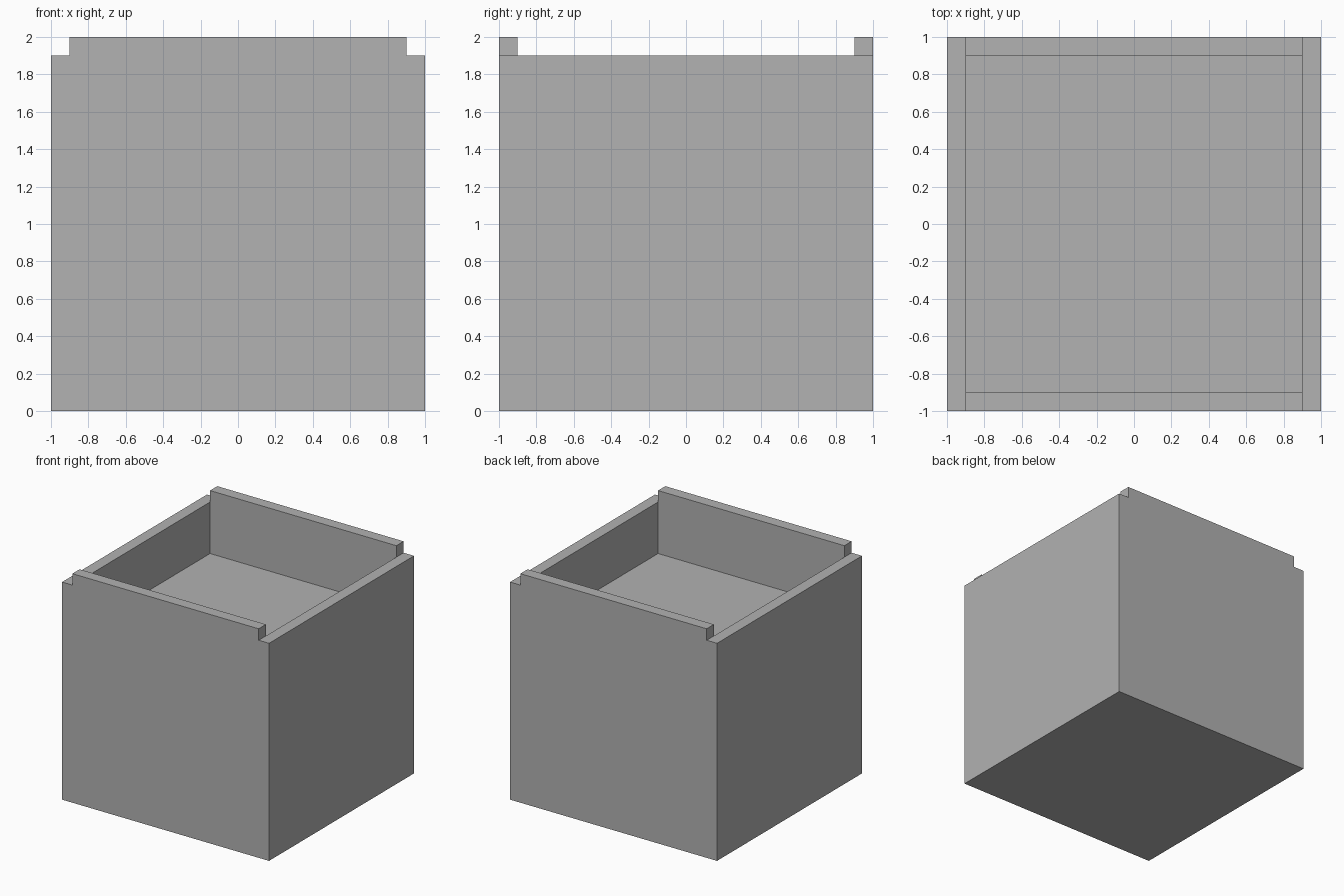
import bpy
import bmesh
from mathutils import Matrix, Vector

if "Cube" in bpy.data.objects:
    bpy.data.objects.remove(bpy.data.objects["Cube"])

RIM_Z = 1.9      # top of the side walls
RAIL_Z = 2.0     # top of the front and back rails
FLOOR_Z = 1.45   # floor of the recess
INNER = 0.9      # half width of the recess

# Material
grey = bpy.data.materials.new("plain grey")
grey.use_nodes = True
colour = (0.445, 0.445, 0.445, 1)
grey.diffuse_color = colour
grey.node_tree.nodes["Principled BSDF"].inputs["Base Color"].default_value = colour

# Solid block, cut along the wall lines
bm = bmesh.new()
bmesh.ops.create_cube(bm, size=2, matrix=Matrix.Translation((0, 0, RIM_Z / 2))
                      @ Matrix.Diagonal((1, 1, RIM_Z / 2, 1)))
for axis in (Vector((1, 0, 0)), Vector((0, 1, 0))):
    for side in (-1, 1):
        bmesh.ops.bisect_plane(bm, geom=bm.verts[:] + bm.edges[:] + bm.faces[:],
                               plane_co=axis * side * INNER, plane_no=axis)

# Sink the recess and raise the front and back rails
bm.normal_update()
top = [f for f in bm.faces if f.normal.z > 0.9]
middle = [f for f in top if abs(f.calc_center_median().x) < INNER]
recess = [f for f in middle if abs(f.calc_center_median().y) < INNER]
rails = [f for f in middle if f not in recess]
for faces, height in ((recess, FLOOR_Z), (rails, RAIL_Z)):
    moved = bmesh.ops.extrude_discrete_faces(bm, faces=faces)["faces"]
    for vert in {v for f in moved for v in f.verts}:
        vert.co.z = height

# Weld shared corners and merge coplanar faces
bmesh.ops.remove_doubles(bm, verts=bm.verts[:], dist=0.0001)
bmesh.ops.dissolve_limit(bm, angle_limit=0.01, verts=bm.verts[:], edges=bm.edges[:])
bmesh.ops.recalc_face_normals(bm, faces=bm.faces[:])

mesh = bpy.data.meshes.new("stacking_box")
bm.to_mesh(mesh)
bm.free()
mesh.materials.append(grey)
box = bpy.data.objects.new("stacking_box", mesh)
bpy.context.collection.objects.link(box)
